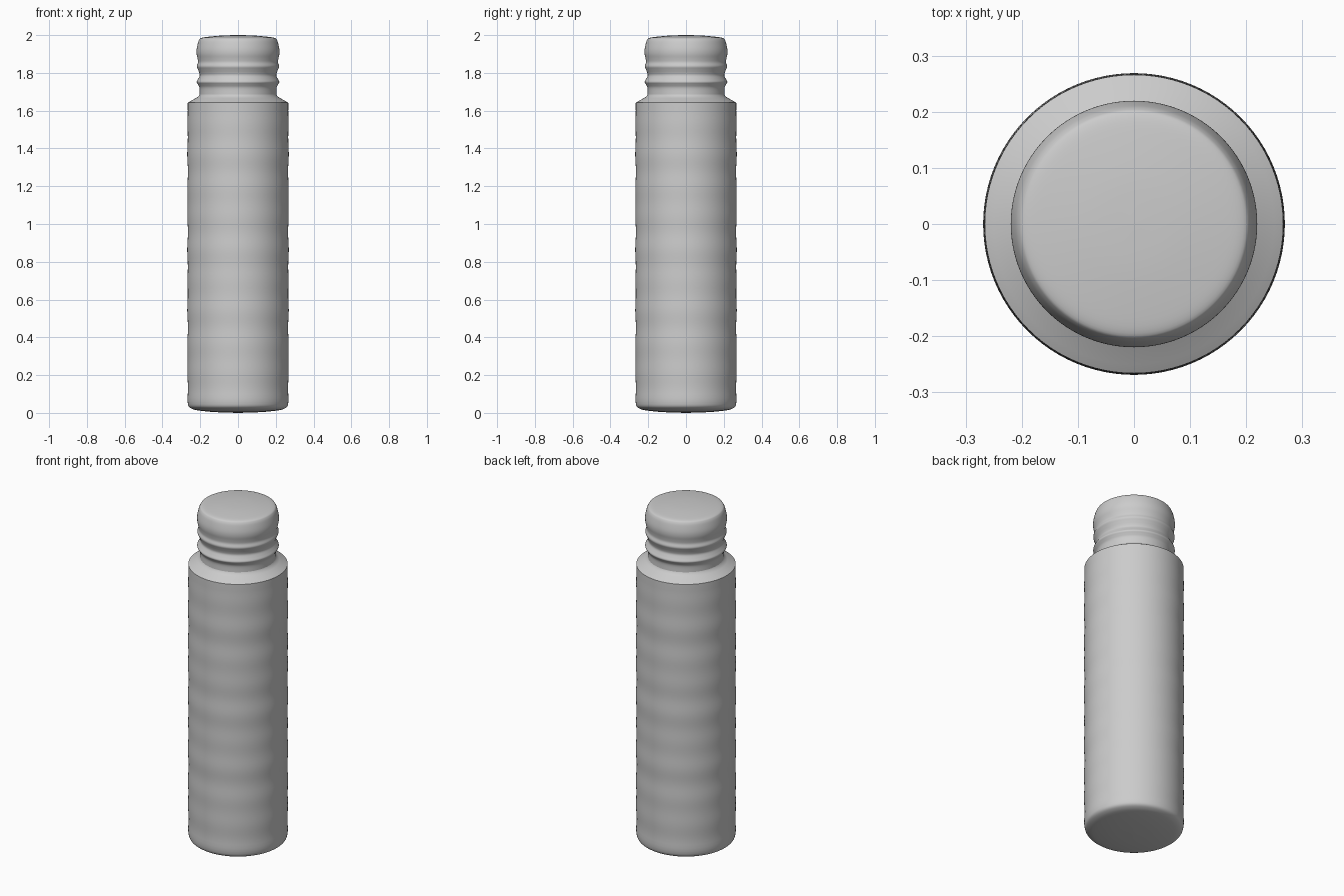
import bpy, bmesh, math

if "Cube" in bpy.data.objects:
    bpy.data.objects.remove(bpy.data.objects["Cube"])

SEGMENTS = 96


def smooth_profile(points, steps=4):
    """Catmull-Rom interpolation through (radius, height) points."""
    pts = [points[0]] + points + [points[-1]]
    out = []
    for a, b, c, d in zip(pts, pts[1:], pts[2:], pts[3:]):
        for i in range(steps):
            t = i / steps
            out.append(tuple(
                0.5 * (2 * q + (r - p) * t + (2 * p - 5 * q + 4 * r - s) * t ** 2
                       + (3 * q - p - 3 * r + s) * t ** 3)
                for p, q, r, s in zip(a, b, c, d)))
    return out + [points[-1]]


def lathe(name, profile):
    """Revolve a profile about the z axis."""
    bm = bmesh.new()
    verts = [bm.verts.new((r, 0, z)) for r, z in profile]
    edges = [bm.edges.new(pair) for pair in zip(verts, verts[1:])]
    bmesh.ops.spin(bm, geom=verts + edges, cent=(0, 0, 0), axis=(0, 0, 1),
                   angle=math.tau, steps=SEGMENTS, use_merge=True)
    bmesh.ops.remove_doubles(bm, verts=bm.verts, dist=0.00005)
    bmesh.ops.recalc_face_normals(bm, faces=bm.faces)
    mesh = bpy.data.meshes.new(name)
    bm.to_mesh(mesh)
    bm.free()
    obj = bpy.data.objects.new(name, mesh)
    bpy.context.collection.objects.link(obj)
    bpy.ops.object.select_all(action='DESELECT')
    obj.select_set(True)
    bpy.context.view_layer.objects.active = obj
    bpy.ops.object.shade_smooth_by_angle(angle=math.radians(40))
    return obj


# Body: domed base, faintly rippled wall, sloped shoulder
base = smooth_profile([(0, 0), (0.12, 0.004), (0.21, 0.013), (0.245, 0.022),
                       (0.262, 0.036), (0.267, 0.06)])
wall = []
for i in range(1, 79):
    z = 0.06 + 1.58 * i / 79
    ripple = 0.0012 * math.sin(z * 38) + 0.0008 * math.sin(z * 23 + 1)
    wall.append((0.267 + ripple, z))
shoulder = [(0.266, 1.642), (0.25, 1.652), (0.222, 1.667), (0.208, 1.677), (0.204, 1.685)]
lathe("bottle_body", base + wall + shoulder)

# Neck and cap: two ridges below a domed top
lathe("neck_and_cap", smooth_profile([
    (0.204, 1.685), (0.204, 1.72), (0.212, 1.738), (0.219, 1.752), (0.211, 1.768),
    (0.203, 1.785), (0.205, 1.80), (0.212, 1.818), (0.218, 1.835), (0.212, 1.855),
    (0.214, 1.875), (0.219, 1.90), (0.219, 1.925), (0.213, 1.955),
    (0.206, 1.975), (0.195, 1.985), (0.16, 1.991), (0.08, 1.998), (0, 2.0)]))
